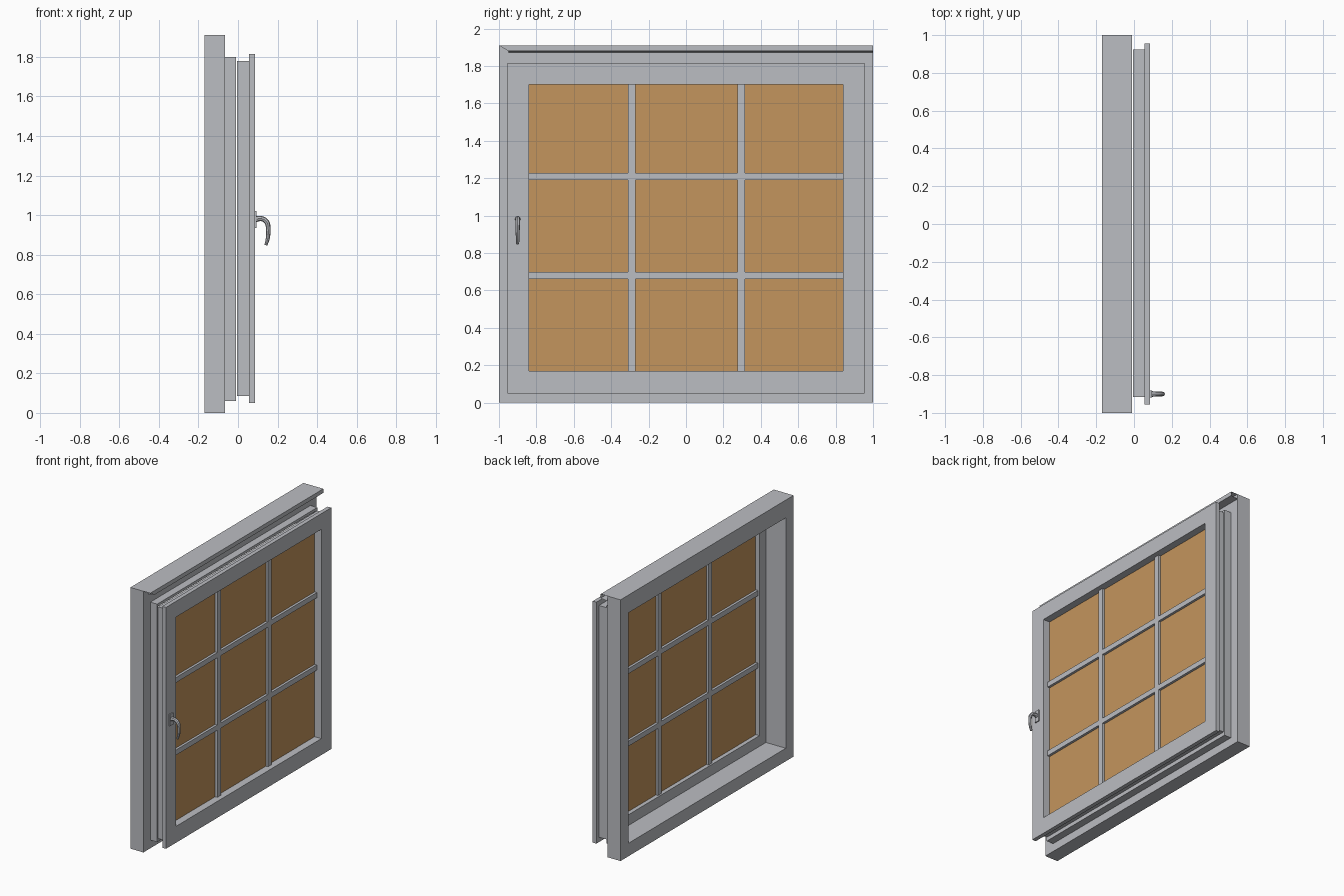
import bpy, bmesh
from mathutils import Vector

cube = bpy.data.objects.get("Cube")
if cube:
    bpy.data.objects.remove(cube, do_unlink=True)


def material(name, rgb):
    m = bpy.data.materials.new(name)
    m.use_nodes = True
    m.diffuse_color = (*rgb, 1)
    m.node_tree.nodes["Principled BSDF"].inputs["Base Color"].default_value = (*rgb, 1)
    return m


GREY = material("frame grey", (0.50, 0.51, 0.54))
AMBER = material("amber glass", (0.55, 0.30, 0.11))


def finish(name, bm, mat):
    mesh = bpy.data.meshes.new(name)
    bm.to_mesh(mesh)
    bm.free()
    mesh.materials.append(mat)
    ob = bpy.data.objects.new(name, mesh)
    bpy.context.collection.objects.link(ob)
    return ob


def box(name, x, y, z, mat=GREY):
    """Box from (min, max) pairs along each axis."""
    bm = bmesh.new()
    bmesh.ops.create_cube(bm, size=1)
    for v in bm.verts:
        v.co = Vector([a[0] if c < 0 else a[1] for c, a in zip(v.co, (x, y, z))])
    return finish(name, bm, mat)


def ring(name, x, outer, inner, reversed_side=False):
    """Rectangular mitred frame; outer and inner are (y0, y1, z0, z1)."""
    bm = bmesh.new()
    loops = []
    for px, (y0, y1, z0, z1) in ((x[0], outer), (x[1], outer), (x[1], inner), (x[0], inner)):
        loops.append([bm.verts.new((px, y, z))
                      for y, z in ((y0, z0), (y1, z0), (y1, z1), (y0, z1))])
    for i in range(4):
        a, b = loops[i], loops[(i + 1) % 4]
        for k in range(4):
            n = (k + 1) % 4
            bm.faces.new((a[k], a[n], b[n], b[k]))
    bmesh.ops.recalc_face_normals(bm, faces=bm.faces)
    bm.normal_update()
    if reversed_side:
        # the room-side strip of the left jamb is turned inward
        for f in bm.faces:
            if f.normal.x > 0.9 and f.calc_center_median().y > 0.9:
                f.normal_flip()
    return finish(name, bm, GREY)


# Fixed frame and its inner rebate
frame_hole = (-0.91, 0.91, 0.095, 1.78)
ring("outer_frame", (-0.17, -0.065), (-1, 1, 0, 1.91), frame_hole, True)
ring("frame_rebate", (-0.065, -0.01), (-0.92, 0.93, 0.06, 1.80), frame_hole)

# Open-ended drip lip along the head of the frame
bm = bmesh.new()
section = ((-0.065, 1.91, 1), (-0.01, 1.91, 1), (-0.01, 1.88, 0.95), (-0.065, 1.873, 0.95))
near = [bm.verts.new((x, -y, z)) for x, z, y in section]
far = [bm.verts.new((x, 1, z)) for x, z, y in section]
for i in range(3):
    bm.faces.new((near[i], near[i + 1], far[i + 1], far[i]))
finish("head_lip", bm, GREY)

# Opening sash with its overlapping flange
sash_hole = (-0.84, 0.84, 0.17, 1.70)
ring("sash_body", (-0.006, 0.056), (-0.915, 0.925, 0.085, 1.78), sash_hole)
ring("sash_flange", (0.056, 0.086), (-0.955, 0.955, 0.05, 1.815), sash_hole)

# Glass and glazing bars
box("glass_pane", (0.024, 0.032), (-0.84, 0.84), (0.17, 1.70), AMBER)
for i, y in enumerate((-0.29, 0.295)):
    box(f"vertical_bar_{i + 1}", (0.006, 0.05), (y - 0.02, y + 0.02), (0.17, 1.70))
for i, z in enumerate((0.68, 1.21)):
    box(f"horizontal_bar_{i + 1}", (0.006, 0.05), (-0.84, 0.84), (z - 0.019, z + 0.019))

# Handle: back plate and a curved tapering lever
box("handle_plate", (0.086, 0.094), (-0.918, -0.882), (0.935, 1.02))
curve = bpy.data.curves.new("handle_lever", "CURVE")
curve.dimensions = "3D"
curve.bevel_depth = 0.014
curve.bevel_resolution = 2
curve.use_fill_caps = True
curve.resolution_u = 5
path = ((0.09, 0.98, 1.1), (0.12, 0.982, 0.9), (0.145, 0.965, 0.9),
        (0.153, 0.925, 0.8), (0.15, 0.88, 0.7), (0.141, 0.848, 0.55))
spline = curve.splines.new("BEZIER")
spline.bezier_points.add(len(path) - 1)
for p, (x, z, r) in zip(spline.bezier_points, path):
    p.co = (x, -0.9, z)
    p.radius = r
    p.handle_left_type = p.handle_right_type = "AUTO"
curve.materials.append(GREY)
lever = bpy.data.objects.new("handle_lever", curve)
bpy.context.collection.objects.link(lever)
bpy.ops.object.select_all(action="DESELECT")
lever.select_set(True)
bpy.context.view_layer.objects.active = lever
bpy.ops.object.convert(target="MESH")
bpy.ops.object.shade_smooth_by_angle()
